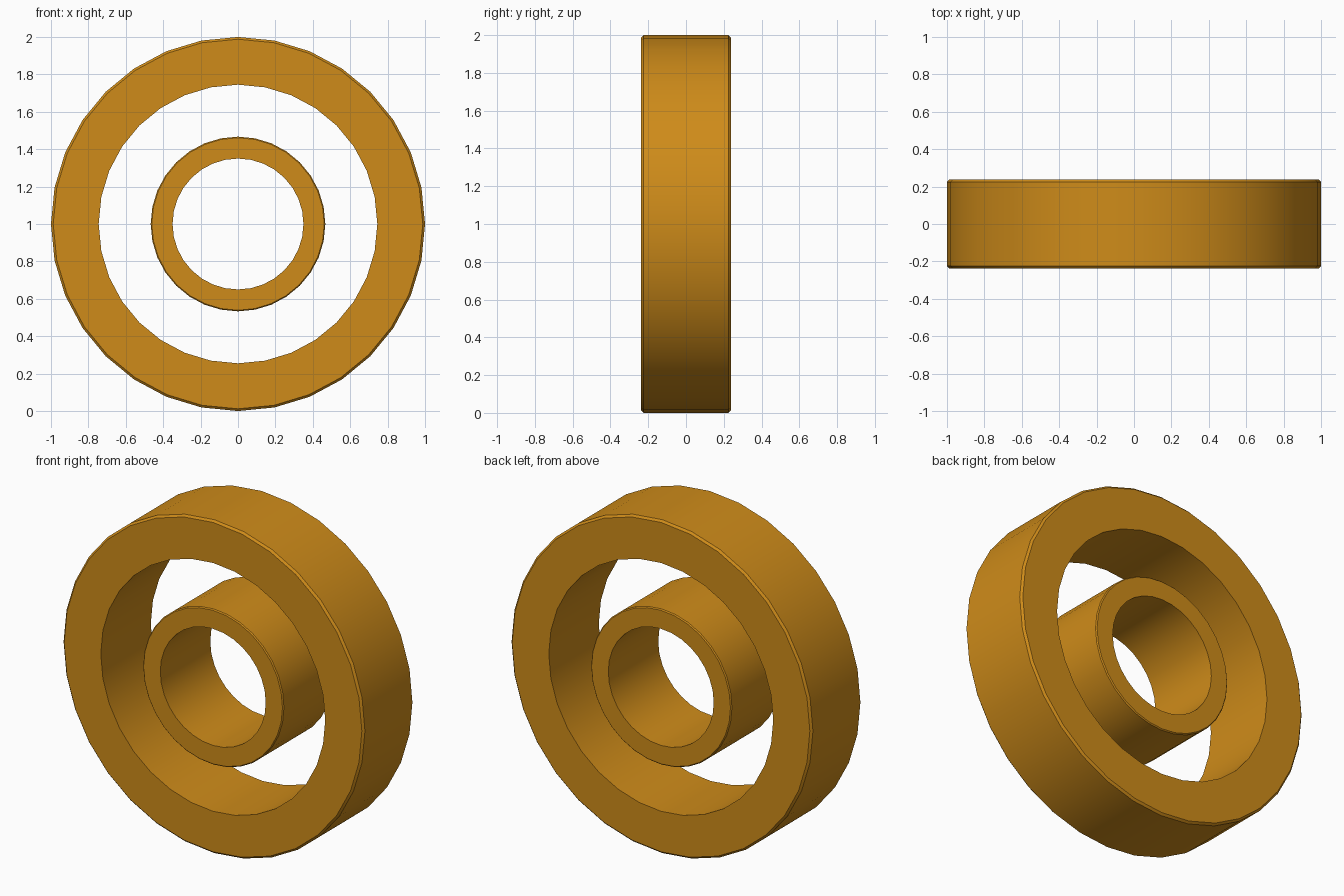
import bpy, bmesh, math

if "Cube" in bpy.data.objects:
    bpy.data.objects.remove(bpy.data.objects["Cube"])

SIDES = 32
HALF = 0.237      # half thickness along y
CENTRE_Z = 1.0

mat = bpy.data.materials.new("amber_metal")
mat.diffuse_color = (0.62, 0.26, 0.01, 1)
mat.use_nodes = True
mat.node_tree.nodes["Principled BSDF"].inputs["Base Color"].default_value = mat.diffuse_color


def make_ring(name, inner, outer, chamfer):
    """Revolve a closed (radius, y) profile about the y axis."""
    profile = [
        (inner, -HALF), (outer - chamfer, -HALF), (outer, -HALF + chamfer),
        (outer, HALF - chamfer), (outer - chamfer, HALF), (inner, HALF),
    ]
    bm = bmesh.new()
    loops = []
    for i in range(SIDES):
        a = 2 * math.pi * i / SIDES
        loops.append([bm.verts.new((r * math.cos(a), y, r * math.sin(a)))
                      for r, y in profile])
    n = len(profile)
    for i in range(SIDES):
        p, q = loops[i], loops[(i + 1) % SIDES]
        for j in range(n):
            k = (j + 1) % n
            bm.faces.new((p[j], p[k], q[k], q[j]))
    bmesh.ops.recalc_face_normals(bm, faces=bm.faces)
    mesh = bpy.data.meshes.new(name)
    bm.to_mesh(mesh)
    bm.free()
    mesh.materials.append(mat)
    ob = bpy.data.objects.new(name, mesh)
    ob.location.z = CENTRE_Z
    bpy.context.collection.objects.link(ob)
    # Smooth walls, crisp chamfers
    bpy.ops.object.select_all(action='DESELECT')
    ob.select_set(True)
    bpy.context.view_layer.objects.active = ob
    bpy.ops.object.shade_smooth_by_angle(angle=math.radians(30))
    return ob


# Outer race and inner race of the bearing
make_ring("outer_race", 0.745, 1.0, 0.012)
make_ring("inner_race", 0.35, 0.467, 0.006)
